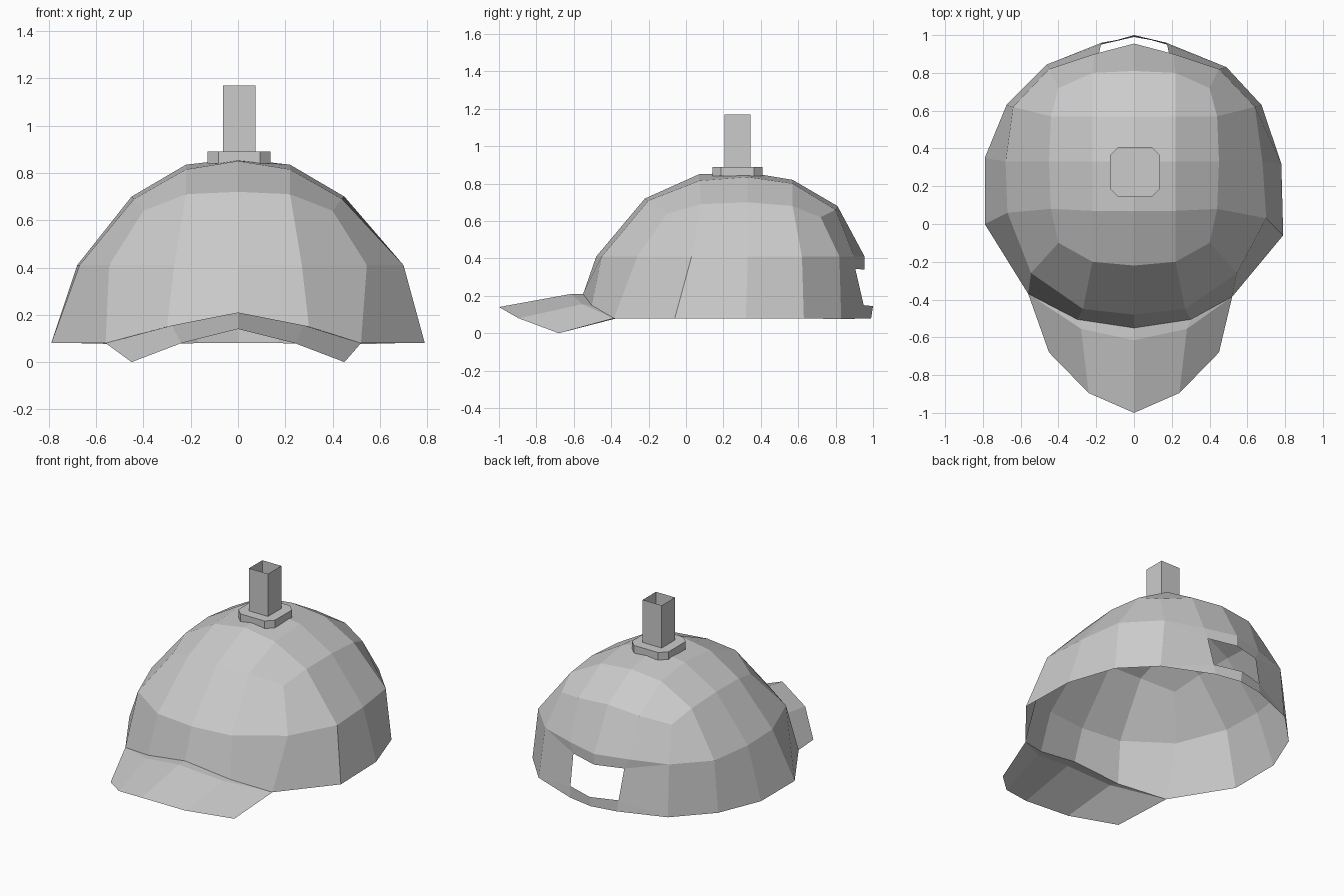
import bpy, bmesh

if "Cube" in bpy.data.objects:
    bpy.data.objects.remove(bpy.data.objects["Cube"])


def make_object(name, bm, recalc=True):
    bmesh.ops.remove_doubles(bm, verts=bm.verts, dist=0.0005)
    if recalc:
        bmesh.ops.recalc_face_normals(bm, faces=bm.faces)
    mesh = bpy.data.meshes.new(name)
    bm.to_mesh(mesh)
    bm.free()
    obj = bpy.data.objects.new(name, mesh)
    bpy.context.collection.objects.link(obj)
    return obj


def ring(half, left=None):
    """Full loop of 16 points from the right half (front centre to back centre)."""
    pts = list(half) + [(-x, y, z) for x, y, z in half[-2:0:-1]]
    for i, p in (left or {}).items():
        pts[16 - i] = p
    return pts


# Dome loops: rim, widest seam, and border of the crown patch
rim_half = [(0, -.55, .21), (.30, -.505, .15), (.52, -.385, .08), (.79, -.06, .08),
            (.78, .32, .08), (.675, .63, .08), (.49, .83, .075), (.17, .96, .08), (0, .99, .08)]
rim = ring(rim_half, {2: (-.56, -.37, .08), 3: (-.79, 0, .08), 4: (-.79, .35, .08),
                      6: (-.46, .845, .075)})
seam = ring([(0, -.48, .41), (.27, -.45, .41), (.545, -.26, .41), (.70, .03, .41),
             (.68, .33, .41), (.64, .62, .41), (.45, .82, .41), (.21, .90, .41), (0, .955, .41)],
            {3: (-.67, .06, .41)})
crown = ring([(0, -.22, .72), (.22, -.20, .71), (.40, -.10, .64), (.44, .08, .69),
              (.45, .33, .70), (.44, .57, .68), (.40, .72, .62), (.22, .80, .66), (0, .81, .68)])

# Cap dome: 4 x 4 crown patch, two bands of walls, opening at the back
bm = bmesh.new()
rim_v, seam_v, crown_v = ([bm.verts.new(p) for p in loop] for loop in (rim, seam, crown))
border = [(2, 0), (3, 0), (4, 0), (4, 1), (4, 2), (4, 3), (4, 4), (3, 4), (2, 4),
          (1, 4), (0, 4), (0, 3), (0, 2), (0, 1), (0, 0), (1, 0)]
grid = dict(zip(border, crown_v))
for j, (y, z_mid, z_side) in enumerate([(.07, .85, .815), (.33, .86, .835), (.57, .82, .80)], 1):
    for i, x in enumerate((-.22, 0, .22), 1):
        grid[i, j] = bm.verts.new((x, y, z_mid if x == 0 else z_side))
for i in range(4):
    for j in range(4):
        bm.faces.new([grid[i, j], grid[i + 1, j], grid[i + 1, j + 1], grid[i, j + 1]])

hole_hi = [bm.verts.new(p) for p in ((.185, .905, .345), (0, .955, .34), (-.185, .905, .345))]
hole_lo = [bm.verts.new(p) for p in ((.175, .95, .15), (0, 1.0, .145), (-.175, .95, .15))]
for i in range(16):
    k = (i + 1) % 16
    bm.faces.new([seam_v[i], seam_v[k], crown_v[k], crown_v[i]])
    if i in (7, 8):
        a, b = i - 7, i - 6
        bm.faces.new([hole_hi[a], hole_hi[b], seam_v[k], seam_v[i]])
        bm.faces.new([rim_v[i], rim_v[k], hole_lo[b], hole_lo[a]])
    elif i == 6:
        bm.faces.new([rim_v[6], hole_lo[0], hole_hi[0], seam_v[6]])
        bm.faces.new([rim_v[6], rim_v[7], hole_lo[0]])
        bm.faces.new([seam_v[6], hole_hi[0], seam_v[7]])
    elif i == 9:
        bm.faces.new([rim_v[10], seam_v[10], hole_hi[2], hole_lo[2]])
        bm.faces.new([rim_v[10], hole_lo[2], rim_v[9]])
        bm.faces.new([seam_v[10], seam_v[9], hole_hi[2]])
    else:
        bm.faces.new([rim_v[i], rim_v[k], seam_v[k], seam_v[i]])
make_object("cap_dome", bm)

# Brim: narrow ledge at the dome, then the sloping peak
bm = bmesh.new()
inner = [rim[i] for i in (14, 15, 0, 1, 2)]
ledge = [inner[0], (-.28, -.555, .155), (0, -.615, .21), (.28, -.555, .155), inner[4]]
outer = [(-.45, -.68, 0), (-.24, -.895, .08), (0, -1, .14), (.24, -.895, .08), (.45, -.68, 0)]
for near, far in ((inner, ledge), (ledge, outer)):
    for i in range(4):
        corners = list(dict.fromkeys([near[i], far[i], far[i + 1], near[i + 1]]))
        bm.faces.new([bm.verts.new(p) for p in corners])
make_object("brim", bm)


def prism(name, outline, z0, z1, closed):
    bm = bmesh.new()
    low, high = ([bm.verts.new((x, y, z)) for x, y in outline] for z in (z0, z1))
    n = len(outline)
    for i in range(n):
        k = (i + 1) % n
        bm.faces.new([low[i], low[k], high[k], high[i]])
    if closed:
        bm.faces.new(high)
        bm.faces.new(low[::-1])
    make_object(name, bm, recalc=closed)


# Crown button: square plate with cut corners, and an open square tube on it
cx, cy = .005, .275
a, b = .133, .088
plate = [(b, -a), (a, -b), (a, b), (b, a), (-b, a), (-a, b), (-a, -b), (-b, -a)]
prism("button_plate", [(cx + x, cy + y) for x, y in plate], .84, .89, True)
r = .069
prism("square_tube", [(cx + x, cy + y) for x, y in ((-r, -r), (r, -r), (r, r), (-r, r))],
      .89, 1.17, False)
